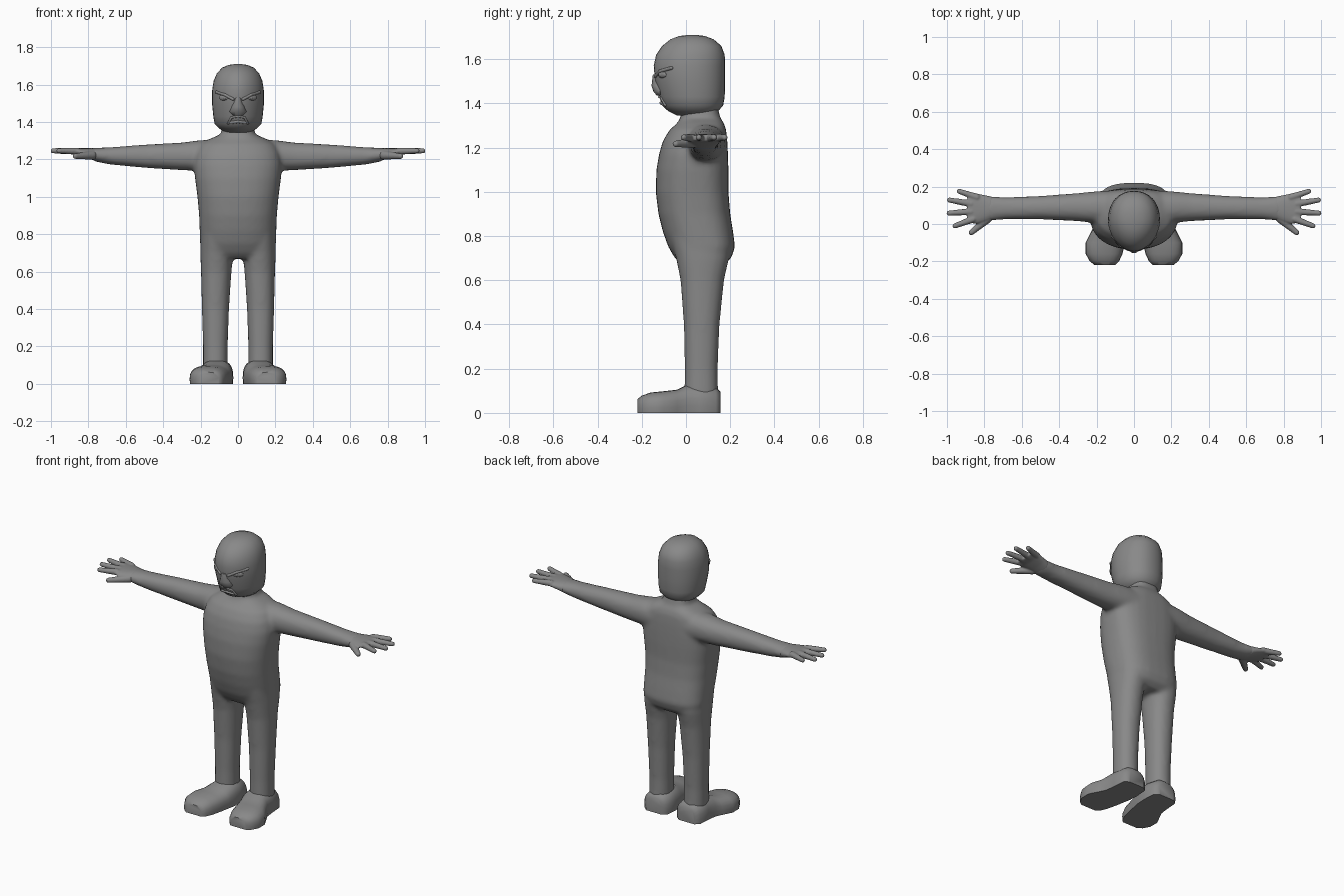
import bpy, bmesh, math
from mathutils import Vector, Matrix

grey = bpy.data.materials.new("grey")
grey.diffuse_color = (0.25, 0.25, 0.25, 1)


def loft(bm, axis, rings, e_front=2.2, e_back=2.2, n=32, mirror=False, floor=None):
    """Rings are (position, a_min, a_max, b_min, b_max) along an axis."""
    for side in ((1, -1) if mirror else (1,)):
        loops = []
        for p, a0, a1, b0, b1 in rings:
            loop = []
            for i in range(n):
                t = 2 * math.pi * i / n
                c, s = math.cos(t), math.sin(t)
                e = e_front if s < 0 else e_back
                a = (a0 + a1) / 2 + (a1 - a0) / 2 * math.copysign(abs(c) ** (2 / e), c)
                b = (b0 + b1) / 2 + (b1 - b0) / 2 * math.copysign(abs(s) ** (2 / e), s)
                co = {'x': (p, a, b), 'y': (a, p, b), 'z': (a, b, p)}[axis]
                z = co[2] if floor is None else max(co[2], floor)
                loop.append(bm.verts.new((co[0] * side, co[1], z)))
            loops.append(loop)
        for l0, l1 in zip(loops, loops[1:]):
            for i in range(n):
                j = (i + 1) % n
                bm.faces.new((l0[i], l0[j], l1[j], l1[i]))
        bm.faces.new(loops[0])
        bm.faces.new(loops[-1])


def ball(bm, pos, scale, rot=0.0, n=12):
    m = Matrix.Translation(pos) @ Matrix.Rotation(rot, 4, 'Z') @ Matrix.Diagonal((*scale, 1))
    bmesh.ops.create_uvsphere(bm, u_segments=n, v_segments=8, radius=1, matrix=m)


def rod(bm, p0, p1, r0, r1):
    """Tapered rod with rounded ends."""
    p0, p1 = Vector(p0), Vector(p1)
    d = p1 - p0
    m = Matrix.Translation((p0 + p1) / 2) @ d.to_track_quat('Z', 'Y').to_matrix().to_4x4()
    bmesh.ops.create_cone(bm, cap_ends=True, segments=12, radius1=r0, radius2=r1,
                          depth=d.length, matrix=m)
    ball(bm, p0, (r0,) * 3)
    ball(bm, p1, (r1,) * 3)


def finish(bm, name, voxel=0, smooth=0, angle=50):
    bmesh.ops.recalc_face_normals(bm, faces=bm.faces)
    me = bpy.data.meshes.new(name)
    bm.to_mesh(me)
    bm.free()
    me.materials.append(grey)
    ob = bpy.data.objects.new(name, me)
    bpy.context.collection.objects.link(ob)
    bpy.ops.object.select_all(action='DESELECT')
    ob.select_set(True)
    bpy.context.view_layer.objects.active = ob
    if voxel:
        mod = ob.modifiers.new("blend", 'REMESH')
        mod.mode, mod.voxel_size = 'VOXEL', voxel
        bpy.ops.object.modifier_apply(modifier="blend")
    if smooth:
        mod = ob.modifiers.new("soften", 'SMOOTH')
        mod.factor, mod.iterations = 0.5, smooth
        bpy.ops.object.modifier_apply(modifier="soften")
    bpy.ops.object.shade_smooth_by_angle(angle=math.radians(angle))
    return ob


# Body: torso, neck, arms and legs blended into one skin
bm = bmesh.new()
loft(bm, 'z', [(z, -h, h, f, b) for z, h, f, b in [
    (0.67, 0.17, -0.02, 0.17), (0.70, 0.195, -0.05, 0.205), (0.75, 0.203, -0.08, 0.222),
    (0.82, 0.205, -0.105, 0.213), (0.90, 0.208, -0.125, 0.20), (1.0, 0.217, -0.137, 0.192),
    (1.10, 0.23, -0.134, 0.192), (1.17, 0.235, -0.122, 0.19), (1.23, 0.225, -0.105, 0.187),
    (1.28, 0.20, -0.075, 0.182), (1.31, 0.15, -0.04, 0.172), (1.335, 0.09, -0.025, 0.155),
    (1.40, 0.08, -0.02, 0.14)]], 2.3, 2.8)
loft(bm, 'x', [
    (0.12, 0.0, 0.18, 1.13, 1.305), (0.20, 0.005, 0.175, 1.138, 1.303),
    (0.30, 0.015, 0.165, 1.142, 1.290), (0.50, 0.025, 0.150, 1.155, 1.279),
    (0.68, 0.025, 0.143, 1.172, 1.265), (0.75, 0.02, 0.146, 1.185, 1.262),
    (0.79, 0.012, 0.152, 1.20, 1.260)], mirror=True)
loft(bm, 'z', [
    (0.80, 0.02, 0.20, -0.07, 0.20), (0.70, 0.025, 0.202, -0.045, 0.195),
    (0.60, 0.035, 0.198, -0.025, 0.172), (0.40, 0.048, 0.193, -0.01, 0.152),
    (0.20, 0.055, 0.187, -0.006, 0.143), (0.07, 0.055, 0.187, -0.008, 0.145)], mirror=True)
finish(bm, "body", 0.012, 8, 60)

# Hands: palm, four spread fingers and a thumb
bm = bmesh.new()
loft(bm, 'x', [
    (0.76, 0.022, 0.146, 1.190, 1.260), (0.80, 0.008, 0.155, 1.205, 1.260),
    (0.85, 0.0, 0.165, 1.222, 1.260), (0.89, 0.012, 0.158, 1.230, 1.259)], mirror=True)
for s in (1, -1):
    for base, tip in [((0.84, 0.143), (0.935, 0.175)), ((0.87, 0.108), (0.987, 0.128)),
                      ((0.87, 0.066), (0.989, 0.058)), ((0.86, 0.026), (0.957, -0.010))]:
        rod(bm, (s * base[0], base[1], 1.244), (s * tip[0], tip[1], 1.246), 0.019, 0.014)
    rod(bm, (s * 0.78, 0.03, 1.222), (s * 0.870, -0.046, 1.217), 0.024, 0.015)
finish(bm, "hands", 0.005, 4, 60)

# Feet: toes pointing slightly outward, flat soles
bm = bmesh.new()
loft(bm, 'y', [(y, c - h, c + h, -0.5 * t, t) for y, c, h, t in [
    (0.157, 0.113, 0.055, 0.095), (0.135, 0.113, 0.082, 0.115), (0.06, 0.113, 0.088, 0.13),
    (0.0, 0.118, 0.090, 0.125), (-0.04, 0.132, 0.096, 0.105), (-0.10, 0.153, 0.106, 0.098),
    (-0.16, 0.160, 0.098, 0.092), (-0.20, 0.158, 0.078, 0.078), (-0.22, 0.155, 0.055, 0.062)]],
    2.6, 2.6, 24, mirror=True, floor=0)
bmesh.ops.remove_doubles(bm, verts=bm.verts, dist=0.0005)
finish(bm, "feet")

# Head: boxy dome with a narrow face
head = [(1.345, 0.07, -0.04, 0.12), (1.365, 0.10, -0.08, 0.145), (1.39, 0.125, -0.108, 0.168),
        (1.43, 0.132, -0.120, 0.175), (1.50, 0.139, -0.140, 0.177), (1.57, 0.138, -0.146, 0.177),
        (1.62, 0.130, -0.135, 0.175), (1.66, 0.113, -0.108, 0.160), (1.69, 0.085, -0.07, 0.125),
        (1.705, 0.05, -0.03, 0.085), (1.71, 0.015, 0.01, 0.045)]
bm = bmesh.new()
loft(bm, 'z', [(z, -h, h, f, b) for z, h, f, b in head], 1.85, 2.2)
finish(bm, "head", 0, 0, 60)


def face_y(x, z):
    """Depth of the face surface at a point seen from the front."""
    for r0, r1 in zip(head, head[1:]):
        if r0[0] <= z <= r1[0]:
            k = (z - r0[0]) / (r1[0] - r0[0])
            h, f, b = (r0[i] + (r1[i] - r0[i]) * k for i in (1, 2, 3))
            return (f + b) / 2 - (b - f) / 2 * (1 - (abs(x) / h) ** 1.85) ** (1 / 1.85)


def face_line(bm, points, r):
    co = [(x, face_y(x, z), z) for x, z in points]
    for p0, p1 in zip(co, co[1:]):
        rod(bm, p0, p1, r, r)


# Nose: wedge widening down to the nostrils
bm = bmesh.new()
loft(bm, 'z', [(1.435, -0.03, 0.03, -0.132, -0.08), (1.455, -0.046, 0.046, -0.148, -0.08),
               (1.48, -0.036, 0.036, -0.156, -0.08), (1.53, -0.018, 0.018, -0.15, -0.08)],
     1.9, 1.9, 16)
finish(bm, "nose")

# Eyes
bm = bmesh.new()
for s in (1, -1):
    ball(bm, (s * 0.077, face_y(0.077, 1.53) + 0.003, 1.53), (0.031, 0.009, 0.015), s * 0.62)
    ball(bm, (s * 0.073, face_y(0.073, 1.53) - 0.003, 1.53), (0.010, 0.006, 0.010), s * 0.62)
finish(bm, "eyes")

# Slanted frowning brows
bm = bmesh.new()
for s in (1, -1):
    face_line(bm, [(s * 0.027, 1.522), (s * 0.07, 1.545), (s * 0.115, 1.560)], 0.008)
finish(bm, "brows")

# Downturned mouth
bm = bmesh.new()
face_line(bm, [(-0.052, 1.392), (-0.035, 1.424), (0, 1.430), (0.035, 1.424), (0.052, 1.392)], 0.006)
face_line(bm, [(-0.04, 1.396), (0, 1.402), (0.04, 1.396)], 0.008)
finish(bm, "mouth")
